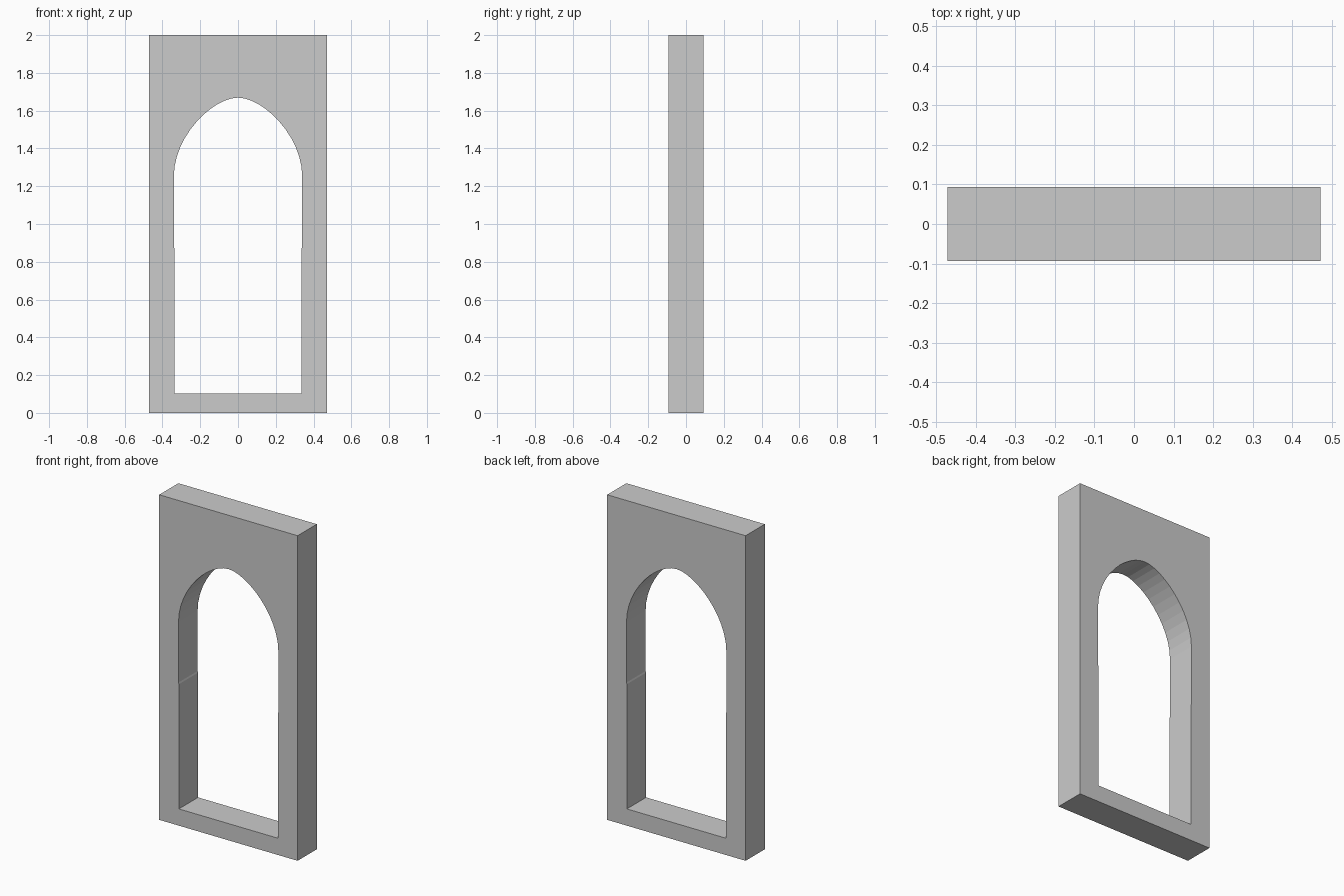
import bpy, bmesh
from mathutils import Vector
from mathutils.geometry import interpolate_bezier

if "Cube" in bpy.data.objects:
    bpy.data.objects.remove(bpy.data.objects["Cube"])

W, H, D = 0.471, 2.0, 0.093      # half width, height, half depth
SPRING, APEX, SILL = 1.25, 1.669, 0.103

# Right half of the opening: jamb, then curve up to the apex
arch = interpolate_bezier(Vector((0.34, SPRING)), Vector((0.34, SPRING + 0.22)),
                          Vector((0.13, APEX)), Vector((0, APEX)), 13)
right = [(0.337, SILL), (0.337, 0.87), (0.34, 0.88)] + [(p.x, p.y) for p in arch]
opening = right + [(-x, z) for x, z in reversed(right[:-1])]
outline = [(-W, 0), (W, 0), (W, H), (-W, H)]

bm = bmesh.new()


def add_loop(points):
    vs = [bm.verts.new((x, -D, z)) for x, z in points]
    return [bm.edges.new((vs[i - 1], vs[i])) for i in range(len(vs))]


# Front face with the arched hole, extruded to full depth
edges = add_loop(outline) + add_loop(opening)
bmesh.ops.triangle_fill(bm, edges=edges, use_beauty=True, use_dissolve=False)
ext = bmesh.ops.extrude_face_region(bm, geom=bm.faces[:], use_keep_orig=True)
moved = [g for g in ext["geom"] if isinstance(g, bmesh.types.BMVert)]
bmesh.ops.translate(bm, verts=moved, vec=(0, 2 * D, 0))
bmesh.ops.recalc_face_normals(bm, faces=bm.faces[:])

mesh = bpy.data.meshes.new("arched_frame")
bm.to_mesh(mesh)
bm.free()
bpy.context.collection.objects.link(bpy.data.objects.new("arched_frame", mesh))
